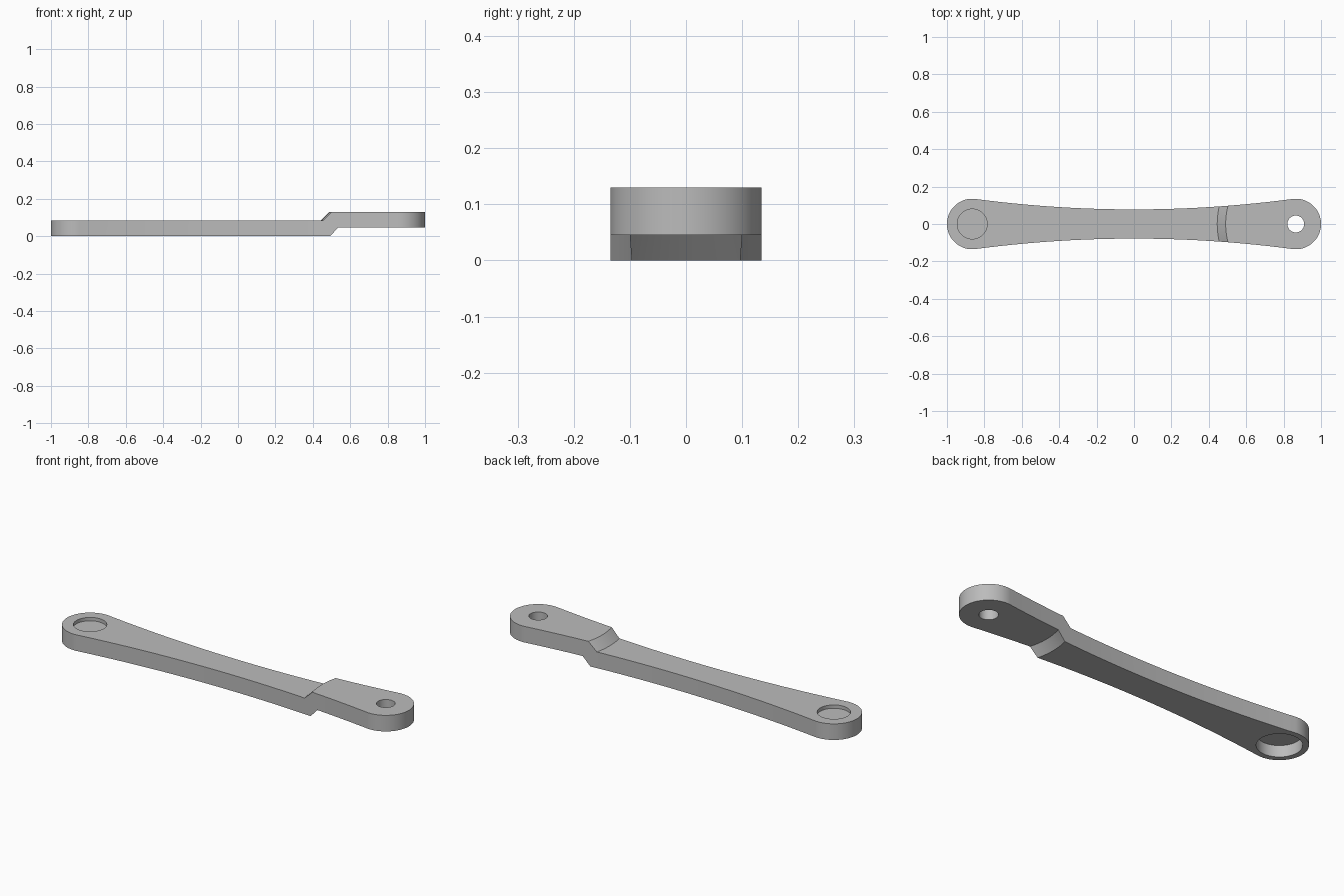
import bpy, bmesh, math

if "Cube" in bpy.data.objects:
    bpy.data.objects.remove(bpy.data.objects["Cube"], do_unlink=True)

END_X, END_R, WAIST = 0.865, 0.135, 0.078   # eye centres, eye radius, half waist
LOW_TOP, HIGH_BASE, TOP = 0.085, 0.045, 0.13

grey = bpy.data.materials.new("plain grey")
grey.use_nodes = True
colour = (0.5, 0.5, 0.5, 1)
grey.diffuse_color = colour
grey.node_tree.nodes["Principled BSDF"].inputs["Base Color"].default_value = colour


def make_object(name, bm):
    bmesh.ops.recalc_face_normals(bm, faces=bm.faces)
    mesh = bpy.data.meshes.new(name)
    bm.to_mesh(mesh)
    bm.free()
    mesh.materials.append(grey)
    obj = bpy.data.objects.new(name, mesh)
    bpy.context.collection.objects.link(obj)
    return obj


def lathe(name, x, profile, steps, closed=False):
    """Turn a radius/height profile about a vertical axis; cap it unless it is a ring."""
    bm = bmesh.new()
    rings = []
    for r, z in profile:
        angles = [math.tau * i / steps for i in range(steps)]
        rings.append([bm.verts.new((x + r * math.cos(a), r * math.sin(a), z)) for a in angles])
    pairs = list(zip(rings, rings[1:]))
    if closed:
        pairs.append((rings[-1], rings[0]))
    else:
        bm.faces.new(rings[0])
        bm.faces.new(rings[-1])
    for a, b in pairs:
        for i in range(steps):
            j = (i + 1) % steps
            bm.faces.new((a[i], a[j], b[j], b[i]))
    return make_object(name, bm)


def waisted_outline():
    """Round ends joined by hollow arcs that run tangent into them."""
    big = (END_X**2 + WAIST**2 - END_R**2) / (2 * (END_R - WAIST))
    lean = math.asin(END_X / (big + END_R))
    quarter = []
    for i in range(20):
        a = lean * i / 20
        quarter.append((big * math.sin(a), WAIST + big * (1 - math.cos(a))))
    start = math.pi / 2 + lean
    for i in range(33):
        a = start * (1 - i / 32)
        quarter.append((END_X + END_R * math.cos(a), END_R * math.sin(a)))
    right = quarter + [(x, -y) for x, y in reversed(quarter[:-1])]
    left = [(-x, -y) for x, y in right]
    return right[:-1] + left[:-1]


# Arm blank at full height
bm = bmesh.new()
base = bm.faces.new([bm.verts.new((x, y, 0)) for x, y in waisted_outline()])
lifted = bmesh.ops.extrude_face_region(bm, geom=[base])["geom"]
bmesh.ops.translate(bm, vec=(0, 0, TOP), verts=[v for v in lifted if isinstance(v, bmesh.types.BMVert)])
arm = make_object("link_arm", bm)

# Cutters: conical step above and below, pin hole, and the two blind recesses
cutters = [
    lathe("upper_step_cutter", END_X, [(0.42, LOW_TOP), (0.355, 0.15), (3, 0.15), (3, LOW_TOP)], 256, True),
    lathe("lower_step_cutter", END_X, [(0.403, -0.02), (0.345, HIGH_BASE)], 256),
    lathe("pin_hole_cutter", END_X, [(0.045, -0.1), (0.045, 0.3)], 48),
    lathe("top_recess_cutter", -END_X, [(0.08, 0.067), (0.08, 0.3)], 64),
    lathe("bottom_recess_cutter", -END_X, [(0.106, -0.1), (0.106, 0.06)], 64),
]
for cutter in cutters:
    cutter.hide_render = True
    cut = arm.modifiers.new(cutter.name, "BOOLEAN")
    cut.operation = "DIFFERENCE"
    cut.solver = "EXACT"
    cut.object = cutter

# Bake the cuts and drop the cutters
evaluated = arm.evaluated_get(bpy.context.evaluated_depsgraph_get())
finished = bpy.data.meshes.new_from_object(evaluated)
arm.modifiers.clear()
arm.data = finished
for cutter in cutters:
    bpy.data.objects.remove(cutter, do_unlink=True)

bpy.ops.object.select_all(action="DESELECT")
arm.select_set(True)
bpy.context.view_layer.objects.active = arm
bpy.ops.object.shade_smooth_by_angle(angle=math.radians(30))
